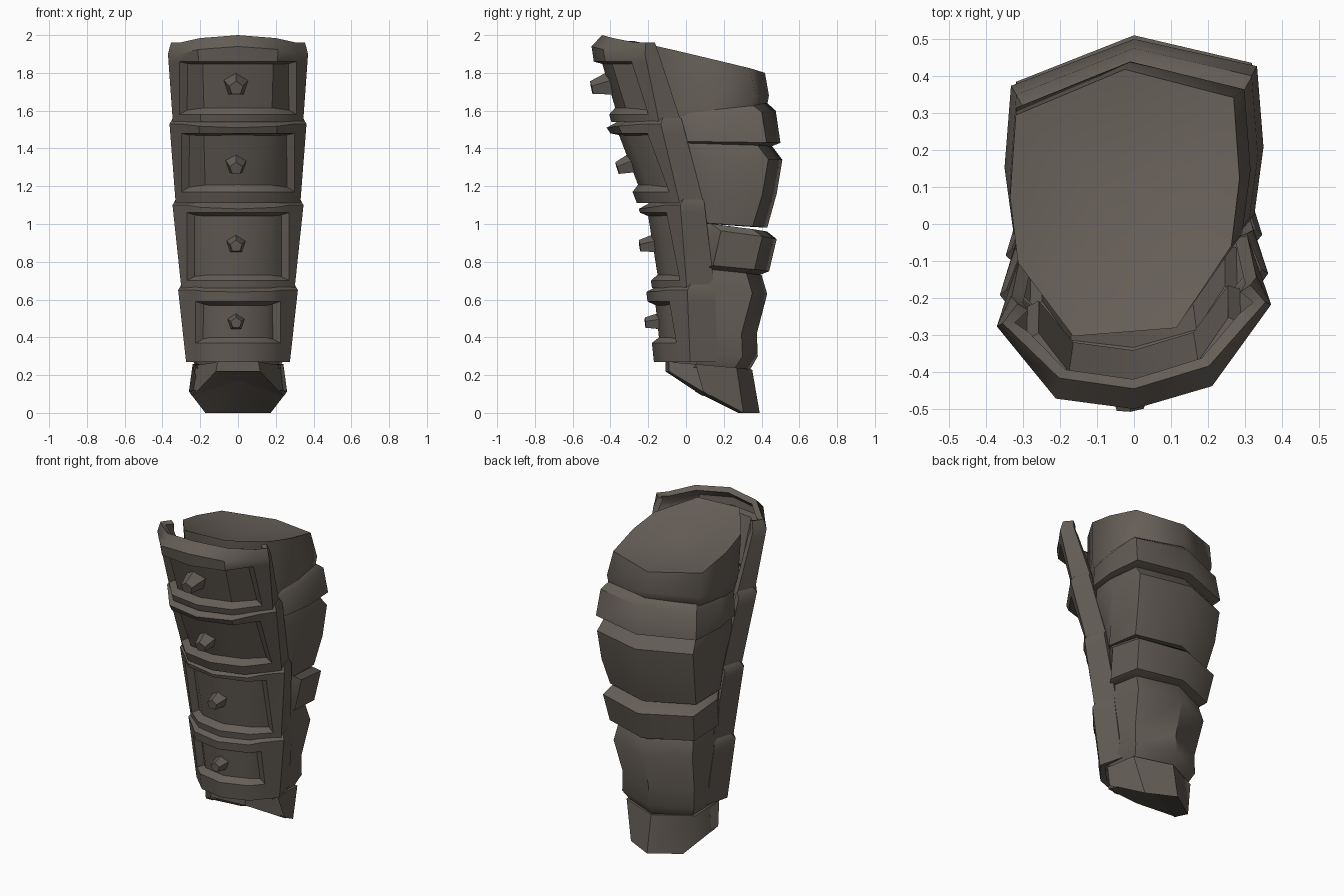
import bpy, bmesh, math
from mathutils import Matrix, Vector

if "Cube" in bpy.data.objects:
    bpy.data.objects.remove(bpy.data.objects["Cube"])

COLOUR = (0.13, 0.112, 0.095, 1)
leather = bpy.data.materials.new("dark_brown_leather")
leather.use_nodes = True
leather.diffuse_color = COLOUR
bsdf = leather.node_tree.nodes["Principled BSDF"]
bsdf.inputs["Base Color"].default_value = COLOUR
bsdf.inputs["Roughness"].default_value = 0.8

SKEW = 0.08  # the whole piece is slightly twisted


def finish(name, bm, angle=30, thickness=0):
    for v in bm.verts:
        v.co.y += SKEW * v.co.x
    mesh = bpy.data.meshes.new(name)
    bm.to_mesh(mesh)
    bm.free()
    mesh.materials.append(leather)
    ob = bpy.data.objects.new(name, mesh)
    bpy.context.collection.objects.link(ob)
    bpy.ops.object.select_all(action="DESELECT")
    ob.select_set(True)
    bpy.context.view_layer.objects.active = ob
    if thickness:
        mod = ob.modifiers.new("thickness", "SOLIDIFY")
        mod.thickness = thickness
        mod.offset = -1
        bpy.ops.object.modifier_apply(modifier=mod.name)
    bpy.ops.object.shade_smooth_by_angle(angle=math.radians(angle))


def section(zf, zb, yf, yb, w, shift=0.0):
    """Leg outline: ridge at the back, two side bends, narrow front."""
    half = [(0.95 * w, yb - 0.1), (w, yb - 0.32), (0.93 * w, yf + 0.21), (0.45 * w, yf)]
    outline = [(0, yb)] + half + [(-x, y) for x, y in reversed(half)]
    return [Vector((x + shift, y, zf + (zb - zf) * (y - yf) / (yb - yf))) for x, y in outline]


def loft(name, rings, top_dip=0.0, bottom_dip=0.0, angle=42):
    """Closed tube through rings listed from top to bottom."""
    bm = bmesh.new()
    loops = [[bm.verts.new(p) for p in ring] for ring in rings]
    n = len(loops[0])
    for a, b in zip(loops, loops[1:]):
        for i in range(n):
            j = (i + 1) % n
            bm.faces.new((a[i], a[j], b[j], b[i]))
    for loop, dip in ((loops[0], -top_dip), (loops[-1], bottom_dip)):
        mid = sum((v.co for v in loop), Vector()) / n
        centre = bm.verts.new(mid + Vector((0, 0, dip)))
        for i in range(n):
            bm.faces.new((loop[i], loop[(i + 1) % n], centre))
    bmesh.ops.recalc_face_normals(bm, faces=bm.faces)
    finish(name, bm, angle)


# Soft leg sections
loft("upper_leg", [section(1.97, 1.80, -0.29, 0.42, 0.31, -0.025),
                   section(1.64, 1.68, -0.26, 0.44, 0.325, -0.01),
                   section(1.54, 1.58, -0.24, 0.42, 0.31)], top_dip=0.1, angle=75)
loft("calf", [section(1.45, 1.42, -0.22, 0.45, 0.315),
              section(1.36, 1.34, -0.2, 0.51, 0.335),
              section(1.14, 1.16, -0.13, 0.48, 0.325),
              section(1.02, 0.98, -0.12, 0.43, 0.30)])
lower_leg = [section(0.78, 0.73, -0.09, 0.40, 0.26),
             section(0.65, 0.63, -0.08, 0.43, 0.275),
             section(0.42, 0.42, -0.07, 0.375, 0.25),
             section(0.30, 0.30, -0.06, 0.38, 0.25),
             section(0.24, 0.23, -0.06, 0.34, 0.22)]
loft("lower_leg", lower_leg)

# Straps around the leg
loft("upper_strap", [section(1.57, 1.64, -0.22, 0.43, 0.31),
                     section(1.55, 1.60, -0.22, 0.475, 0.335),
                     section(1.44, 1.43, -0.21, 0.50, 0.35),
                     section(1.43, 1.41, -0.21, 0.45, 0.31)])
loft("lower_strap", [section(1.03, 0.96, -0.11, 0.43, 0.29),
                     section(1.00, 0.92, -0.10, 0.48, 0.315),
                     section(0.80, 0.75, -0.09, 0.44, 0.295),
                     section(0.78, 0.73, -0.09, 0.39, 0.26)])

# Ankle cuff, cut away at a slant towards the front
cuff_top = section(0.27, 0.23, -0.1, 0.35, 0.24)
cuff_bottom = []
for p in section(0, 0, -0.1, 0.39, 0.26):
    narrow = 0.7 if p.y > 0.25 else 1.0
    height = max(0.0, 0.22 * (0.25 - p.y) / 0.35)
    cuff_bottom.append(Vector((p.x * narrow, p.y, height)))
loft("ankle_cuff", [cuff_top, cuff_bottom], bottom_dip=0.08, angle=50)


def lerp(pair, t):
    return pair[0] + (pair[1] - pair[0]) * t


def shin_plate(name, z, front, corner, rear, width, panel_w, panel_z, lip, peak):
    """Folded plate with a sunken panel; each pair runs bottom to top."""
    bm = bmesh.new()
    rows = [z[0], panel_z[0], panel_z[1], z[1] - lip, z[1]]
    grid = []
    for k, h in enumerate(rows):
        t = (h - z[0]) / (z[1] - z[0])
        w, yc, yr = lerp(width, t), lerp(corner, t), lerp(rear, t)
        yf = lerp(front, min(1, (h - z[0]) / (z[1] - lip - z[0])))
        if k == 4:
            yf, w, yc = yf + 0.055, w - 0.02, yc + 0.02
        bend = 0.57 * w
        yb = yf + 0.045
        side = (panel_w - bend) / (w - bend)
        half = [(w - 0.04, yr, 0), (w, yc, 0), (panel_w, yb + (yc - yb) * side, 0),
                (bend, yb, 0.6)]
        pts = [(-x, y, r) for x, y, r in half] + [(0, yf, 1)] + half[::-1]
        grid.append([bm.verts.new((x, y, h + (peak * r if k > 2 else 0)))
                     for x, y, r in pts])
    panel = []
    for k in range(4):
        for i in range(8):
            f = bm.faces.new((grid[k][i], grid[k][i + 1], grid[k + 1][i + 1], grid[k + 1][i]))
            if k == 1 and 2 <= i <= 5:
                panel.append(f)
    bm.normal_update()
    bmesh.ops.inset_region(bm, faces=panel, thickness=0.025, depth=-0.04)
    finish(name, bm, 36, 0.035)


def rivet(name, z, y, lean, radius):
    """Five-sided stud pointing forwards."""
    bm = bmesh.new()
    place = Matrix.Translation((-0.01, y, z)) @ Matrix.Rotation(math.radians(90 + lean), 4, "X")
    bmesh.ops.create_cone(bm, cap_ends=True, segments=5, radius1=radius,
                          radius2=radius * 0.55, depth=0.11, matrix=place)
    finish(name, bm, 10)


# Four overlapping shin plates, top to bottom, each with a stud
shin_plate("top_shin_plate", (1.54, 1.96), (-0.395, -0.50), (-0.17, -0.26), (-0.05, -0.19),
           (0.345, 0.375), 0.31, (1.58, 1.86), 0.06, 0.04)
shin_plate("upper_shin_plate", (1.11, 1.56), (-0.26, -0.42), (-0.06, -0.17), (0.07, -0.05),
           (0.33, 0.365), 0.30, (1.17, 1.48), 0.03, -0.02)
shin_plate("middle_shin_plate", (0.66, 1.13), (-0.18, -0.25), (-0.02, -0.06), (0.13, 0.07),
           (0.30, 0.35), 0.27, (0.70, 1.06), 0.03, -0.02)
shin_plate("lower_shin_plate", (0.27, 0.68), (-0.17, -0.21), (0.0, -0.02), (0.15, 0.13),
           (0.275, 0.32), 0.225, (0.37, 0.59), 0.03, -0.01)
rivet("top_stud", 1.73, -0.445, 12, 0.07)
rivet("upper_stud", 1.31, -0.31, 18, 0.065)
rivet("middle_stud", 0.89, -0.19, 8, 0.06)
rivet("lower_stud", 0.48, -0.16, 5, 0.055)
